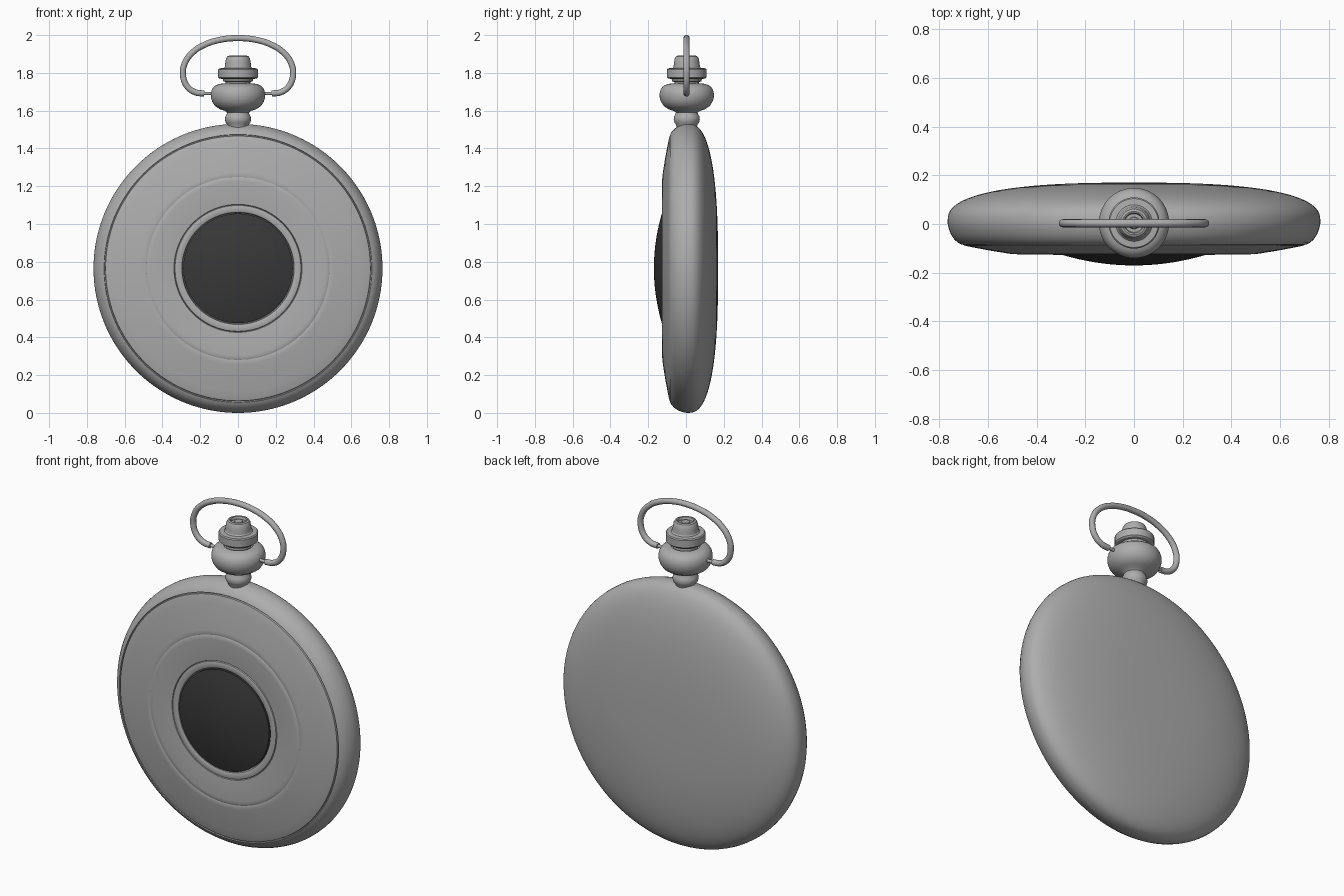
import bpy, bmesh, math
from mathutils import Vector

if "Cube" in bpy.data.objects:
    bpy.data.objects.remove(bpy.data.objects["Cube"])


def material(name, v):
    m = bpy.data.materials.new(name)
    m.diffuse_color = (v, v, v, 1)
    m.use_nodes = True
    m.node_tree.nodes["Principled BSDF"].inputs["Base Color"].default_value = m.diffuse_color
    return m


silver = material("silver grey", 0.42)
dark = material("dark glass", 0.04)


def finish(ob, mat):
    ob.data.materials.clear()
    ob.data.materials.append(mat)
    bpy.ops.object.select_all(action='DESELECT')
    ob.select_set(True)
    bpy.context.view_layer.objects.active = ob
    bpy.ops.object.shade_smooth_by_angle(angle=math.radians(32))


def lathe(name, profile, axis, centre, mat, n=96):
    """Spin (radius, height) points round the y or z axis."""
    bm = bmesh.new()
    rings = []
    for r, h in profile:
        ring = []
        for i in range(n if r > 0 else 1):
            a = 2 * math.pi * i / n
            u, v = r * math.cos(a), r * math.sin(a)
            co = Vector((u, h, v)) if axis == 'y' else Vector((u, v, h))
            ring.append(bm.verts.new(co + Vector(centre)))
        rings.append(ring)
    for a, b in zip(rings, rings[1:]):
        for i in range(n):
            j = (i + 1) % n
            if len(a) == 1:
                bm.faces.new((a[0], b[i], b[j]))
            elif len(b) == 1:
                bm.faces.new((a[i], a[j], b[0]))
            else:
                bm.faces.new((a[i], a[j], b[j], b[i]))
    bmesh.ops.recalc_face_normals(bm, faces=bm.faces)
    me = bpy.data.meshes.new(name)
    bm.to_mesh(me)
    bm.free()
    ob = bpy.data.objects.new(name, me)
    bpy.context.collection.objects.link(ob)
    finish(ob, mat)
    return ob


C = (0, 0, 0.765)

# Case: stepped front cover, rounded rim, domed back
front = [(0, -0.10), (0.292, -0.10), (0.297, -0.125), (0.302, -0.128), (0.328, -0.128),
         (0.333, -0.126), (0.336, -0.119), (0.339, -0.125), (0.345, -0.126),
         (0.46, -0.126), (0.475, -0.126), (0.484, -0.122), (0.494, -0.124), (0.51, -0.122),
         (0.58, -0.111), (0.65, -0.098), (0.69, -0.090), (0.701, -0.086),
         (0.703, -0.076), (0.707, -0.076), (0.709, -0.084), (0.722, -0.077),
         (0.738, -0.063), (0.751, -0.043), (0.760, -0.020), (0.764, -0.004)]
back = []
for i in range(25):
    t = math.pi / 2 * i / 24
    e = 2 / 2.6
    r = 0.765 * max(math.cos(t), 0) ** e if i < 24 else 0
    back.append((r, 0.01 + 0.16 * math.sin(t) ** e))
lathe("watch_case", front + back, 'y', C, silver, 160)

# Domed dark window
dome = [(0.29 * i / 12, -0.17 + 0.042 * (i / 12) ** 2) for i in range(13)]
lathe("window_glass", dome + [(0.29, -0.095), (0, -0.095)], 'y', C, dark, 128)

# Neck and pendant body
lathe("pendant", [(0, 1.50), (0.052, 1.50), (0.056, 1.525), (0.065, 1.537), (0.069, 1.552),
                  (0.067, 1.57), (0.060, 1.58), (0.058, 1.59), (0.068, 1.598), (0.095, 1.607),
                  (0.122, 1.625), (0.137, 1.648), (0.143, 1.67), (0.144, 1.69),
                  (0.139, 1.71), (0.130, 1.725), (0.115, 1.736), (0.095, 1.742),
                  (0.078, 1.744), (0.078, 1.72), (0, 1.72)], 'z', (0, 0.004, 0), silver)

# Winding crown
lathe("crown", [(0, 1.71), (0.066, 1.71), (0.066, 1.752), (0.078, 1.756), (0.080, 1.768),
                (0.098, 1.770), (0.105, 1.776), (0.105, 1.818), (0.100, 1.824), (0.075, 1.826),
                (0.070, 1.832), (0.067, 1.855), (0.064, 1.875), (0.057, 1.887), (0.048, 1.891),
                (0.042, 1.889), (0.038, 1.875), (0.025, 1.875), (0.022, 1.882), (0, 1.882)],
      'z', (0, 0.004, 0), silver)


def tube(name, pts, radius, smooth=True):
    """Round wire through the given (x, z) points."""
    cu = bpy.data.curves.new(name, 'CURVE')
    cu.dimensions = '3D'
    cu.bevel_depth = radius
    cu.bevel_resolution = 5
    cu.use_fill_caps = True
    cu.resolution_u = 8
    sp = cu.splines.new('BEZIER')
    sp.bezier_points.add(len(pts) - 1)
    for bp, (x, z) in zip(sp.bezier_points, pts):
        bp.co = (x, 0.003, z)
        bp.handle_left_type = bp.handle_right_type = 'AUTO' if smooth else 'VECTOR'
    ob = bpy.data.objects.new(name, cu)
    bpy.context.collection.objects.link(ob)
    bpy.ops.object.select_all(action='DESELECT')
    ob.select_set(True)
    bpy.context.view_layer.objects.active = ob
    bpy.ops.object.convert(target='MESH')
    finish(bpy.context.view_layer.objects.active, silver)


# Bow ring with two hinge pins
half = [(0.178, 1.691), (0.225, 1.697), (0.268, 1.727), (0.291, 1.785), (0.282, 1.85),
        (0.238, 1.91), (0.170, 1.952), (0.09, 1.976)]
tube("bow_ring", half + [(0, 1.984)] + [(-x, z) for x, z in reversed(half)], 0.0165)
for side, label in ((1, "right"), (-1, "left")):
    tube("bow_pin_" + label, [(side * 0.12, 1.691), (side * 0.19, 1.691)], 0.009, False)
